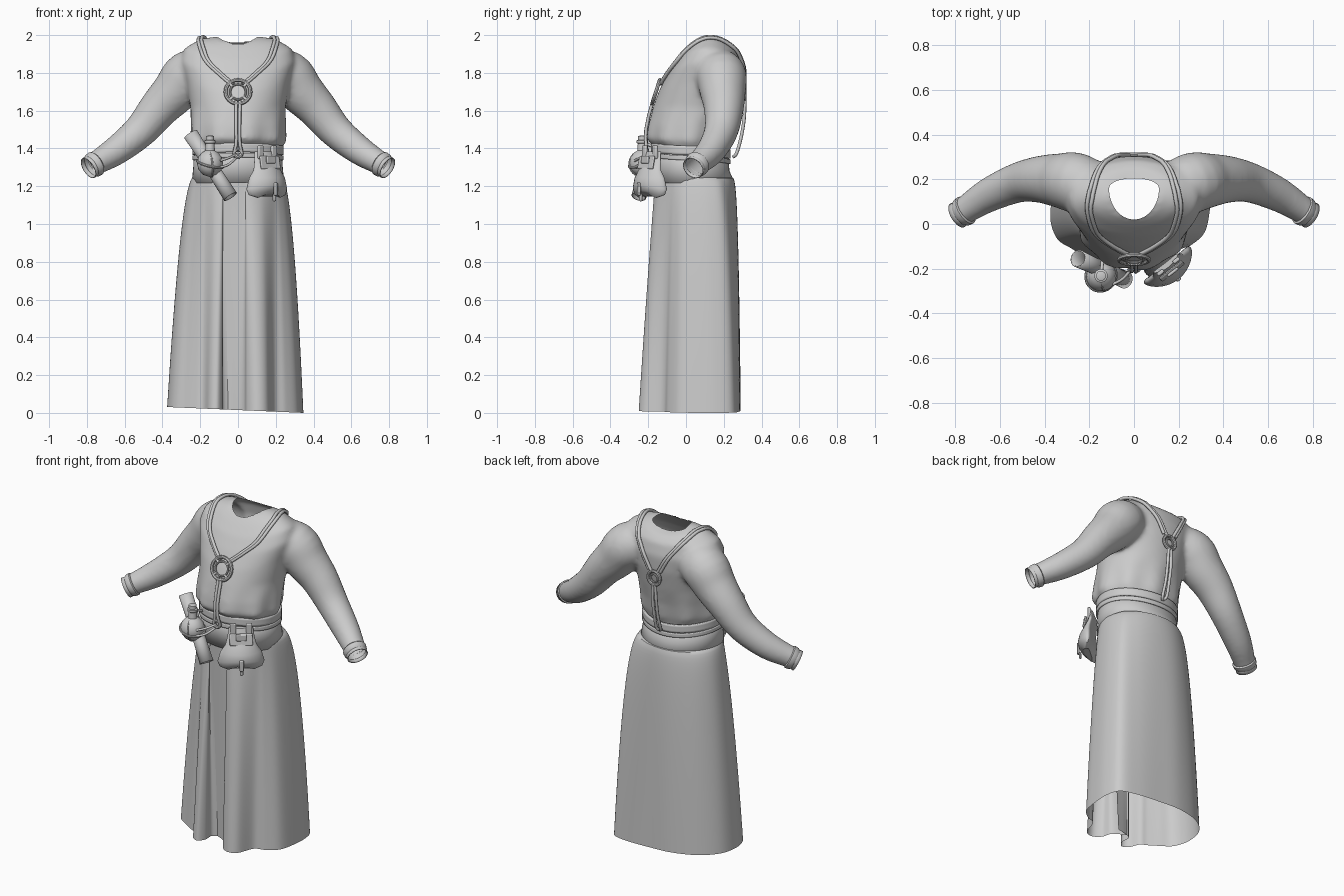
import bpy, bmesh
from math import sin, cos, pi, atan2, radians
from mathutils import Vector, Matrix
from mathutils.bvhtree import BVHTree

if "Cube" in bpy.data.objects:
    bpy.data.objects.remove(bpy.data.objects["Cube"])


def make(name, rings, caps=True, closed=True):
    """Skin a list of equally long point rings."""
    n = len(rings[0])
    faces = []
    for i in range(len(rings) - 1):
        for j in range(n if closed else n - 1):
            k = (j + 1) % n
            faces.append((i*n + j, i*n + k, (i+1)*n + k, (i+1)*n + j))
    if caps:
        faces += [tuple(reversed(range(n))), tuple(range((len(rings)-1)*n, len(rings)*n))]
    me = bpy.data.meshes.new(name)
    me.from_pydata([tuple(p) for r in rings for p in r], [], faces)
    ob = bpy.data.objects.new(name, me)
    bpy.context.collection.objects.link(ob)
    return ob


def spline(pts, steps=6):
    """Catmull-Rom through the points."""
    p = [Vector(q) for q in pts]
    p = [2*p[0] - p[1]] + p + [2*p[-1] - p[-2]]
    out = []
    for i in range(1, len(p) - 2):
        a, b, c, d = p[i-1:i+3]
        for s in range(steps):
            t = s / steps
            out.append(0.5*(2*b + (c-a)*t + (2*a-5*b+4*c-d)*t*t + (3*b-a-3*c+d)*t**3))
    return out + [p[-2]]


def oval(w, yf, yb, zs, zf, zb, n=48, wob=0):
    """Horizontal ring with its own side, front and back heights."""
    r = []
    for j in range(n):
        a = 2*pi*j/n
        s = sin(a)
        k = 1 + wob*sin(9*a + 1)
        z = zs + ((zf if s < 0 else zb) - zs)*s*s
        r.append(Vector((w*cos(a)*k, (yf+yb)/2 + (yb-yf)/2*s*k, z)))
    return r


def tube_rings(pts, n=24):
    """Rings across a path of (x, y, z, radius)."""
    c = [Vector(p[:3]) for p in pts]
    out = []
    for i, p in enumerate(pts):
        q = (c[min(i+1, len(c)-1)] - c[max(i-1, 0)]).to_track_quat('Z', 'Y')
        out.append([c[i] + q @ Vector((p[3]*cos(2*pi*j/n), p[3]*sin(2*pi*j/n), 0)) for j in range(n)])
    return out


def cord(name, pts, r):
    cu = bpy.data.curves.new(name, 'CURVE')
    cu.dimensions, cu.bevel_depth, cu.bevel_resolution, cu.use_fill_caps = '3D', r, 2, True
    sp = cu.splines.new('POLY')
    sp.points.add(len(pts) - 1)
    for q, p in zip(sp.points, pts):
        q.co = (*p, 1)
    ob = bpy.data.objects.new(name, cu)
    bpy.context.collection.objects.link(ob)


def torus(name, loc, normal, R, r):
    bpy.ops.mesh.primitive_torus_add(major_radius=R, minor_radius=r, major_segments=32, minor_segments=8,
                                     location=loc, rotation=Vector(normal).to_track_quat('Z', 'Y').to_euler())
    bpy.context.object.name = name


def box(name, loc, size, rot, bevel=0.006):
    bpy.ops.mesh.primitive_cube_add(size=1, location=loc, rotation=rot)
    ob = bpy.context.object
    ob.name, ob.scale = name, size
    bpy.ops.object.transform_apply(location=False, rotation=False, scale=True)
    m = ob.modifiers.new('bevel', 'BEVEL')
    m.width, m.segments = bevel, 2


def solidify(ob, t):
    m = ob.modifiers.new('thickness', 'SOLIDIFY')
    m.thickness, m.offset = t, 0


# shirt: torso and sleeves fused, then opened at neck, cuffs and waist
torso = make('shirt', [
    oval(.215, -.15, .21, 1.30, 1.30, 1.30), oval(.222, -.165, .215, 1.39, 1.41, 1.38, wob=.02),
    oval(.252, -.208, .235, 1.44, 1.45, 1.43, wob=.035), oval(.252, -.2, .25, 1.52, 1.52, 1.52, wob=.02),
    oval(.252, -.175, .275, 1.62, 1.62, 1.62), oval(.275, -.145, .30, 1.75, 1.70, 1.74),
    oval(.305, -.10, .305, 1.86, 1.79, 1.83), oval(.285, -.055, .285, 1.93, 1.865, 1.91),
    oval(.20, -.01, .25, 1.98, 1.92, 1.945), oval(.11, .022, .21, 1.993, 1.955, 1.958)])
ARM = [(.15, .15, 1.81, .115), (.26, .185, 1.785, .135), (.335, .195, 1.70, .122), (.42, .20, 1.61, .106),
       (.52, .185, 1.49, .09), (.65, .13, 1.385, .077), (.76, .06, 1.318, .062), (.82, .022, 1.28, .058)]
arm = spline(ARM, 4)
sleeves = [make('sleeve', tube_rings([(s*p[0], p[1], p[2], p[3]) for p in arm])) for s in (-1, 1)]
bm = bmesh.new()
for ob in [torso] + sleeves:
    bm.from_mesh(ob.data)
for ob in sleeves:
    bpy.data.objects.remove(ob)
bmesh.ops.recalc_face_normals(bm, faces=bm.faces)
bm.to_mesh(torso.data)
bm.free()
m = torso.modifiers.new('fuse', 'REMESH')
m.mode, m.voxel_size = 'VOXEL', .013
m = torso.modifiers.new('soften', 'SMOOTH')
m.iterations, m.factor = 10, .5
bpy.context.view_layer.update()
me = bpy.data.meshes.new_from_object(torso.evaluated_get(bpy.context.evaluated_depsgraph_get()))
torso.modifiers.clear()
torso.data = me
bm = bmesh.new()
bm.from_mesh(me)
skin = BVHTree.FromBMesh(bm)
aim = Vector((.74, -.46, -.46)).normalized()
for co, no in [((0, 0, 1.375), (0, 0, -1))] + [((s*.785, .043, 1.30), (s*aim.x, aim.y, aim.z)) for s in (-1, 1)]:
    fs = [f for f in bm.faces if co[0] or abs(f.calc_center_median().x) < .3]
    geom = list({e for f in fs for e in (*f.verts, *f.edges, f)})
    bmesh.ops.bisect_plane(bm, geom=geom, plane_co=co, plane_no=no, clear_outer=True)


def neck(p):
    return Vector((p.x/.112, (p.y - .16)/(.14 if p.y < .16 else .045))).length


bmesh.ops.delete(bm, geom=[f for f in bm.faces if f.calc_center_median().z > 1.8
                           and neck(f.calc_center_median()) < 1], context='FACES')
for v in bm.verts:
    if v.is_boundary and v.co.z > 1.8:
        k = neck(v.co)
        v.co.x, v.co.y = v.co.x/k, .16 + (v.co.y - .16)/k
bm.to_mesh(me)
bm.free()

# cuffs
for s in (-1, 1):
    c = Vector((.765, .055, 1.313))
    rings = tube_rings([(*(c + aim*d), r) for d, r in ((-.02, .060), (-.014, .066), (.006, .064), (.016, .057), (.036, .059))])
    cuff = make('cuff', [[(s*p.x, p.y, p.z) for p in r] for r in rings], caps=False)
    solidify(cuff, .005)

# sash and belts
solidify(make('sash', [oval(.24, -.172, .25, 1.215, 1.22, 1.225), oval(.232, -.168, .225, 1.30, 1.31, 1.28),
                       oval(.228, -.17, .22, 1.385, 1.40, 1.37)], caps=False), .010)
for z, h in ((1.39, .024), (1.35, .012)):
    solidify(make('belt', [oval(.236, -.18, .23, z + d, z + .015 + d, z - .02 + d) for d in (-h, -h/2, h/2, h)],
                  caps=False), .012)

# wrapped skirt with folded front edges
HEM = [(.03, -.10), (-.03, -.115), (-.08, -.14), (-.082, -.20), (-.11, -.24), (-.15, -.225), (-.18, -.165),
       (-.22, -.145), (-.28, -.11), (-.345, -.065), (-.375, .03), (-.35, .15), (-.25, .24), (-.1, .285), (.05, .288),
       (.2, .28), (.315, .25), (.345, .16), (.338, .05), (.315, -.04), (.255, -.095), (.195, -.125), (.155, -.225),
       (.1, -.25), (.05, -.22), (.03, -.165), (-.02, -.135), (-.06, -.12)]
rings = []
for i in range(25):
    ring = []
    for h in spline(HEM, 6):
        a = atan2(h.y - .03, h.x)
        top = Vector((.235*cos(a), .033 + .2*sin(a)))
        t = (i/24)**1.6
        p = .55 + (-.33*sin(a) if sin(a) > 0 else -.3*sin(a))
        q = top.lerp(h, t**p if t else 0)
        ring.append((q.x, q.y, 1.25*(1 - t) + (.015 - .043*h.x)*t))
    rings.append(ring)
make('skirt', rings, caps=False, closed=False)


# harness cords laid on the shirt
def lay(p, off=.011):
    loc, no, _, _ = skin.find_nearest(Vector(p))
    if no.dot(loc - Vector((0, .06, 1.7))) < 0:
        no = -no
    return loc + no*off


YOKE = [(.035, -.14, 1.745), (.10, -.10, 1.80), (.165, -.04, 1.865), (.195, .06, 1.95), (.185, .16, 1.98),
        (.15, .25, 1.93), (.085, .30, 1.84), (.03, .31, 1.74)]
for s in (-1, 1):
    for d in (-.010, .010):
        cord('shoulder_cord', [lay((s*(p.x + d), p.y, p.z + d*.4)) for p in spline(YOKE, 6)], .0095)
    cord('front_cord', [lay((s*.009, y, z), .012) for y, z in ((-.16, 1.645), (-.18, 1.57), (-.2, 1.5), (-.21, 1.46))]
         + [Vector((s*.010, -.212, 1.42)), Vector((s*.022, -.205, 1.375)), Vector((0, -.2, 1.35))], .009)
    cord('back_cord', spline([(s*.008, .312, 1.665), (s*.012, .308, 1.56), (s*.012, .292, 1.46),
                              (s*.014, .268, 1.375), (0, .25, 1.355)]), .009)
front = lay((0, -.16, 1.70), .014)
for R, r in ((.066, .010), (.042, .006)):
    torus('front_ring', front, (0, -.93, .3), R, r)
for a in range(4):
    w = a*pi/2 + pi/4
    e = Matrix.Rotation(radians(-18), 3, 'X')
    cord('ring_spoke', [front + e @ Vector((R*cos(w), 0, R*sin(w))) for R in (.04, .066)], .008)
torus('back_ring', (0, .312, 1.70), (0, 1, 0), .042, .009)
torus('back_ring_inner', (0, .312, 1.70), (0, 1, 0), .024, .006)
torus('belt_knot', (0, -.205, 1.375), (0, -1, 0), .02, .009)

# pouch on the belt
ang = radians(38)
u, out = Vector((cos(ang), sin(ang), 0)), Vector((sin(ang), -cos(ang), 0))
base = Vector((.142, -.175, 0))
rings = []
for z, w, d, o in ((1.385, .068, .012, .01), (1.33, .076, .02, .02), (1.285, .088, .03, .035), (1.245, .115, .04, .045),
                   (1.195, .132, .043, .05), (1.165, .12, .036, .048), (1.15, .075, .018, .045)):
    ring = []
    for j in range(32):
        a = 2*pi*j/32
        sag = .012*cos(2*a) if z < 1.2 else 0
        bend = -.03*(w*cos(a)/.12)**2
        ring.append(base + u*w*cos(a) + out*(o + d*sin(a) + bend) + Vector((0, 0, z - sag)))
    rings.append(ring)
make('pouch', rings)
for name, du, do, z, size in (('pouch_loop', -.045, .02, 1.38, (.035, .018, .07)), ('pouch_loop', .045, .02, 1.38, (.035, .018, .07)),
                              ('pouch_flap', 0, .045, 1.325, (.13, .012, .07)), ('pouch_buckle', 0, .052, 1.34, (.06, .014, .04)),
                              ('pouch_strap', 0, .094, 1.185, (.024, .012, .07)), ('pouch_strap_end', 0, .082, 1.14, (.02, .012, .04))):
    box(name, base + u*du + out*do + Vector((0, 0, z)), size, (radians(-12) if 'flap' in name else 0, 0, ang))

# round flask with its sling
FLASK = [(.012, 1.252), (.04, 1.262), (.062, 1.29), (.069, 1.322), (.062, 1.354), (.042, 1.378), (.026, 1.388),
         (.023, 1.425), (.03, 1.43), (.03, 1.442), (.022, 1.445), (.022, 1.465), (.012, 1.468)]
flask = Vector((-.148, -.232, 0))
make('flask', [[flask + Vector((r*cos(2*pi*j/28), r*sin(2*pi*j/28), z)) for j in range(28)] for r, z in FLASK])
torus('flask_sling', flask + Vector((0, 0, 1.318)), (.25, -.2, 1), .070, .007)
torus('flask_sling', flask + Vector((0, 0, 1.318)), (1, .2, .1), .069, .005)
for dz in (0, .035):
    cord('sling_cord', spline([(-.095, -.27, 1.30 + dz), (-.05, -.245, 1.315 + dz), (-.01, -.20, 1.35 + dz/2)]), .007)
cord('flask_hanger', spline([(-.148, -.232, 1.415), (-.145, -.2, 1.42), (-.14, -.155, 1.40)]), .008)

# rolled scroll tucked behind the flask
a, b = Vector((-.25, -.155, 1.475)), Vector((-.04, -.25, 1.145))
scroll = make('scroll', tube_rings([(*a.lerp(b, t), r) for t, r in ((0, .037), (.3, .034), (.7, .034), (1, .037))]), caps=False)
solidify(scroll, .006)

# smooth shading and consistent normals
for ob in bpy.data.objects:
    ob.select_set(ob.type == 'MESH')
    if ob.type == 'MESH':
        bpy.context.view_layer.objects.active = ob
        bm = bmesh.new()
        bm.from_mesh(ob.data)
        bmesh.ops.recalc_face_normals(bm, faces=bm.faces)
        bm.to_mesh(ob.data)
        bm.free()
bpy.ops.object.shade_smooth_by_angle(angle=radians(40))
